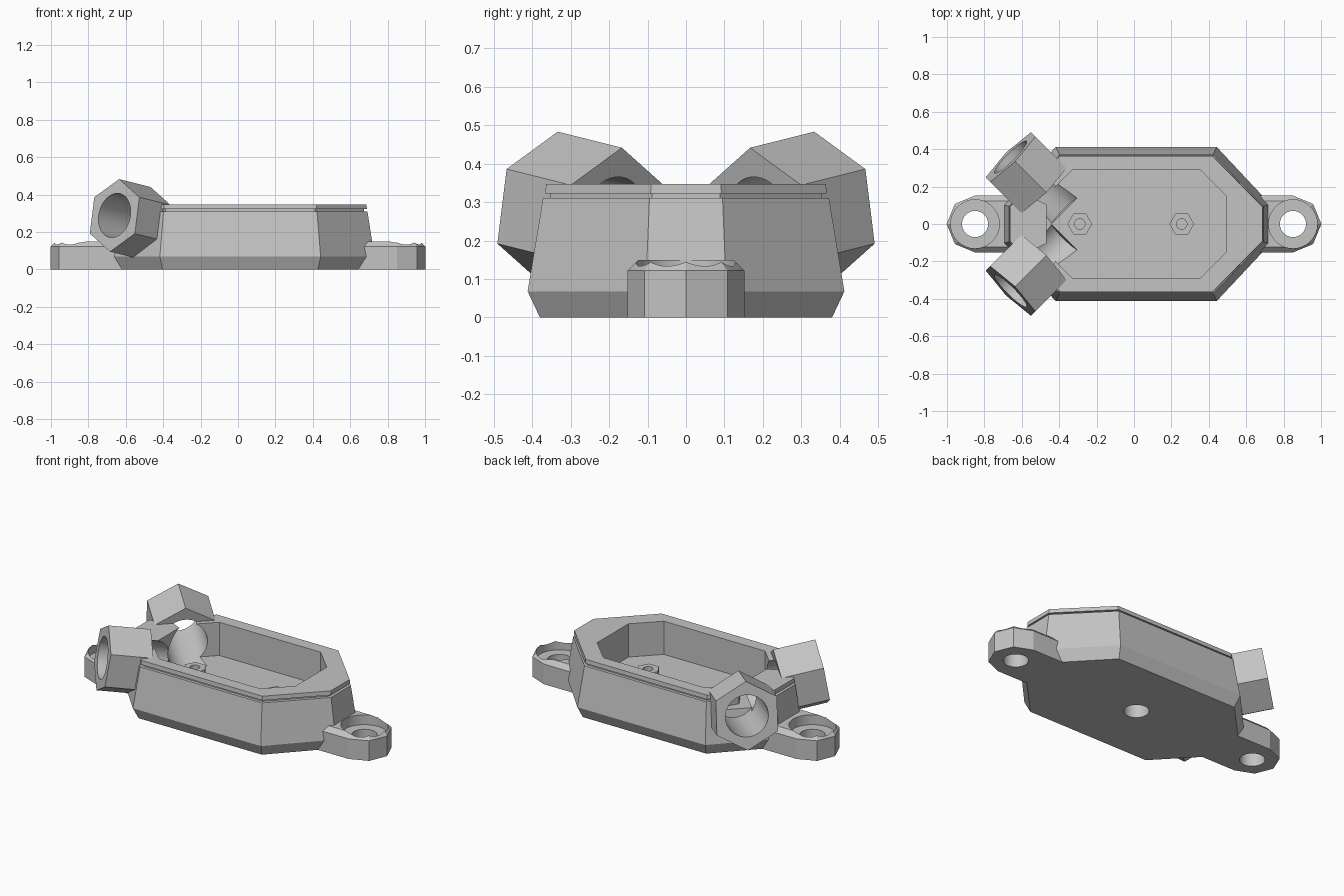
import bpy, bmesh, math
from mathutils import Matrix, Vector

cube = bpy.data.objects.get("Cube")
if cube:
    bpy.data.objects.remove(cube, do_unlink=True)

grey = bpy.data.materials.new("plain grey")
grey.use_nodes = True
COLOUR = (0.55, 0.55, 0.55, 1)
grey.diffuse_color = COLOUR
grey.node_tree.nodes["Principled BSDF"].inputs["Base Color"].default_value = COLOUR


def loft(name, rings):
    """Closed solid through rings of matching points."""
    bm = bmesh.new()
    loops = [[bm.verts.new(p) for p in ring] for ring in rings]
    n = len(loops[0])
    for a, b in zip(loops, loops[1:]):
        for i in range(n):
            j = (i + 1) % n
            bm.faces.new((a[i], a[j], b[j], b[i]))
    bm.faces.new(loops[0][::-1])
    bm.faces.new(loops[-1])
    bmesh.ops.recalc_face_normals(bm, faces=bm.faces)
    mesh = bpy.data.meshes.new(name)
    bm.to_mesh(mesh)
    bm.free()
    mesh.materials.append(grey)
    obj = bpy.data.objects.new(name, mesh)
    bpy.context.collection.objects.link(obj)
    return obj


def prism(name, sides, r, z0, z1, matrix=Matrix(), turn=0.0):
    """Regular prism along the local z axis of the matrix."""
    angles = [turn + 2 * math.pi * i / sides for i in range(sides)]
    return loft(name, [[matrix @ Vector((r * math.cos(a), r * math.sin(a), z))
                        for a in angles] for z in (z0, z1)])


def outline(cx, end, end_half, corner, half, z):
    """Long octagon, symmetric about cx."""
    q = [(end, end_half), (corner, half), (-corner, half), (-end, end_half)]
    q += [(x, -y) for x, y in reversed(q)]
    return [(cx + x, y, z) for x, y in q]


def combine(target, tool, operation):
    mod = target.modifiers.new("cut", 'BOOLEAN')
    mod.operation = operation
    mod.solver = 'EXACT'
    mod.object = tool
    bpy.context.view_layer.objects.active = target
    bpy.ops.object.modifier_apply(modifier=mod.name)
    bpy.data.objects.remove(tool, do_unlink=True)


# Housing with a chamfered foot, sloping walls and a grooved rim
CX = 0.012
housing = loft("housing", [
    outline(CX, 0.685, 0.095, 0.415, 0.38, 0),
    outline(CX, 0.718, 0.105, 0.430, 0.412, 0.068),
    outline(CX, 0.680, 0.095, 0.410, 0.372, 0.310),
    outline(CX, 0.662, 0.088, 0.400, 0.354, 0.310),
    outline(CX, 0.662, 0.088, 0.400, 0.354, 0.322),
    outline(CX, 0.677, 0.092, 0.408, 0.366, 0.322),
    outline(CX, 0.675, 0.091, 0.407, 0.364, 0.347)])

# Open cavity
FLOOR = 0.145
combine(housing, loft("cavity_cutter", [
    outline(CX, 0.48, 0.15, 0.34, 0.29, z) for z in (FLOOR, 0.6)]), 'DIFFERENCE')


# Mounting ears at both ends
EAR_X = 0.85


def ear_ring(side, r, z):
    arc = [(EAR_X + r * math.cos(a), r * math.sin(a))
           for a in (math.radians(d) for d in (-90, -45, 0, 45, 90))]
    return [(side * x, y, z) for x, y in arc + [(0.6, r), (0.6, -r)]]


for side in (-1, 1):
    ear = loft("ear", [ear_ring(side, 0.152, 0), ear_ring(side, 0.152, 0.122),
                       ear_ring(side, 0.124, 0.15)])
    combine(housing, ear, 'UNION')

# Angled hexagonal ports, tilted slightly upward
TILT = math.radians(10)
bores = []
for side in (-1, 1):
    level = Vector((-1, side, 0)).normalized()
    axis = level * math.cos(TILT) + Vector((0, 0, math.sin(TILT)))
    up = Vector((0, 0, math.cos(TILT))) - level * math.sin(TILT)
    across = up.cross(axis)
    frame = Matrix((across, up, axis)).transposed().to_4x4()
    frame.translation = (-0.66, side * 0.358, 0.289)
    port = prism("port", 6, 0.197, -0.24, 0, frame, math.pi / 2)
    combine(housing, port, 'UNION')
    bores.append(prism("bore_cutter", 48, 0.12, -0.425, 0.1, frame))
for bore in bores:
    combine(housing, bore, 'DIFFERENCE')

# Screw recess and through hole in each ear
for side in (-1, 1):
    at = Matrix.Translation((side * EAR_X, 0, 0))
    combine(housing, prism("recess_cutter", 48, 0.13, 0.09, 0.3, at), 'DIFFERENCE')
    combine(housing, prism("hole_cutter", 40, 0.07, -0.1, 0.3, at), 'DIFFERENCE')

# Blind hole under the base
combine(housing, prism("base_hole_cutter", 40, 0.07, -0.1, 0.1,
                       Matrix.Translation((-0.017, 0, 0))), 'DIFFERENCE')

# Hexagonal screw posts on the cavity floor
posts = []
for name, x in (("rear_post", -0.29), ("front_post", 0.255)):
    at = Matrix.Translation((x, 0, 0))
    post = prism(name, 6, 0.066, FLOOR - 0.02, FLOOR + 0.05, at)
    combine(post, prism("screw_cutter", 24, 0.028, FLOOR, 0.4, at), 'DIFFERENCE')
    posts.append(post)

# Smooth bores, sharp edges elsewhere
bpy.ops.object.select_all(action='DESELECT')
for obj in [housing] + posts:
    obj.select_set(True)
bpy.context.view_layer.objects.active = housing
bpy.ops.object.shade_smooth_by_angle(angle=math.radians(18))
